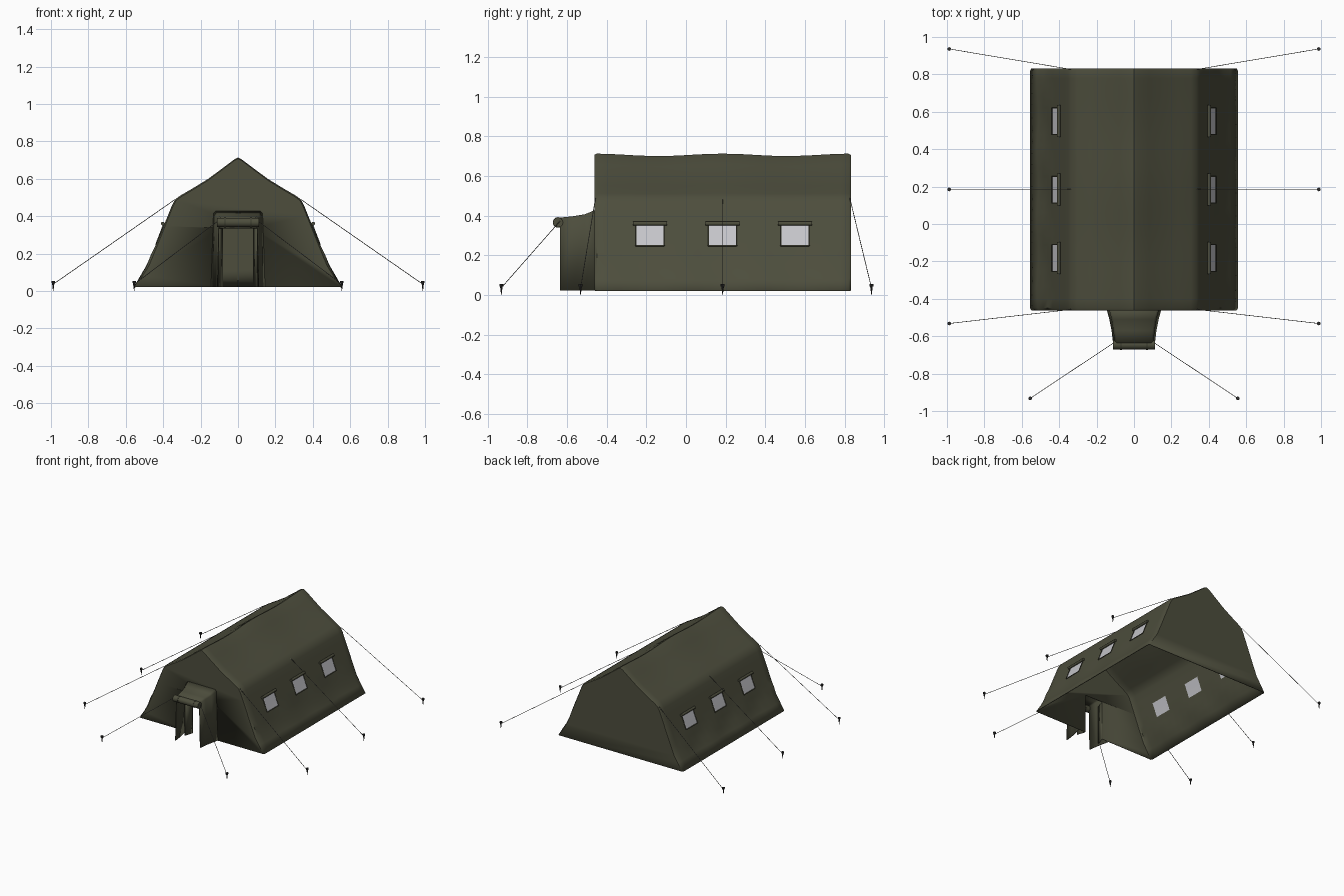
import bpy, bmesh, math
from mathutils import Vector

if "Cube" in bpy.data.objects:
    bpy.data.objects.remove(bpy.data.objects["Cube"])


def material(name, col):
    m = bpy.data.materials.new(name)
    m.diffuse_color = (*col, 1)
    m.use_nodes = True
    m.node_tree.nodes["Principled BSDF"].inputs["Base Color"].default_value = m.diffuse_color
    return m


CANVAS = material("olive canvas", (0.074, 0.075, 0.046))
TRIM = material("dark olive trim", (0.055, 0.056, 0.035))
WINDOW = material("pale grey window", (0.56, 0.56, 0.59))
ROPE = material("grey rope", (0.12, 0.12, 0.11))
STAKE = material("dark stake", (0.025, 0.025, 0.025))


def finish(bm, name, mats, thick=0.0, angle=40):
    bmesh.ops.recalc_face_normals(bm, faces=bm.faces[:])
    me = bpy.data.meshes.new(name)
    bm.to_mesh(me)
    bm.free()
    for m in mats:
        me.materials.append(m)
    for p in me.polygons:
        p.use_smooth = True
    me.set_sharp_from_angle(angle=math.radians(angle))
    ob = bpy.data.objects.new(name, me)
    bpy.context.collection.objects.link(ob)
    if thick:
        s = ob.modifiers.new("cloth thickness", 'SOLIDIFY')
        s.thickness = thick
        s.offset = -1
    return ob


def tube(name, a, b, r1, r2, mat, sides=8):
    a, b = Vector(a), Vector(b)
    d = b - a
    bm = bmesh.new()
    bmesh.ops.create_cone(bm, cap_ends=True, segments=sides, radius1=r1, radius2=r2, depth=d.length)
    rot = d.to_track_quat('Z', 'Y')
    for v in bm.verts:
        v.co = rot @ v.co + (a + b) / 2
    return finish(bm, name, [mat])


def box(name, lo, hi, mat):
    lo, hi = Vector(lo), Vector(hi)
    bm = bmesh.new()
    bmesh.ops.create_cube(bm, size=1)
    for v in bm.verts:
        v.co = Vector([(lo[i] + hi[i]) / 2 + v.co[i] * (hi[i] - lo[i]) for i in range(3)])
    return finish(bm, name, [mat])


# main tent: cross-section swept along y, with window faces picked by position
half = [(0.556, 0.022), (0.515, 0.085), (0.483, 0.14), (0.458, 0.2), (0.437, 0.25), (0.417, 0.3),
        (0.396, 0.352), (0.372, 0.41), (0.352, 0.46), (0.334, 0.492), (0.305, 0.512),
        (0.235, 0.553), (0.16, 0.599), (0.08, 0.658), (0.02, 0.703)]
profile = [(-x, z) for x, z in half] + [(0, 0.713)] + half[::-1]
Y0, Y1, YM = -0.462, 0.832, 0.185
WIN = [-0.182, 0.184, 0.55]
W = 0.072
rows = {Y0, Y0 + 0.012, Y1 - 0.012, Y1}
for c in WIN:
    rows |= {c - W, c, c + W}
rows |= {-0.4, -0.33, -0.06, 0.0, 0.06, 0.3, 0.36, 0.42, 0.68, 0.74, 0.78}
rows = sorted(rows)

bm = bmesh.new()
grid = []
for y in rows:
    end = y in (Y0, Y1)
    u = (y - YM) / 0.647
    sag = -0.012 * (1 - math.cos(2 * math.pi * u)) / 2
    line = []
    for x, z in profile:
        k = max(0, (z - 0.49) / 0.22)
        nx = x * (0.986 if end else 1)
        nz = z + sag * k - (0.006 if end and z > 0.1 else 0)
        if 0.05 < z < 0.24 and not end:          # soft folds low on the walls
            nx += math.copysign(0.005, x) * math.sin(y * 17 + z * 14)
        line.append(bm.verts.new((nx, y, nz)))
    grid.append(line)
for r0, r1 in zip(grid, grid[1:]):
    for i in range(len(profile) - 1):
        f = bm.faces.new((r0[i], r0[i + 1], r1[i + 1], r1[i]))
        c = f.calc_center_median()
        if 0.25 < c.z < 0.352 and any(abs(c.y - w) < W for w in WIN):
            f.material_index = 1
# end walls, the front one with an open doorway
bm.faces.new(grid[-1])
door = [bm.verts.new((x, Y0, z)) for x, z in ((0.08, 0.022), (0.08, 0.335), (-0.08, 0.335), (-0.08, 0.022))]
bm.faces.new(grid[0] + door)
finish(bm, "tent_shell", [CANVAS, WINDOW], 0.005)

# rolled window covers and slim frames
for s in (-1, 1):
    for n, c in enumerate(WIN):
        tube(f"window_roll_{n}_{s}", (s * 0.402, c - 0.085, 0.36), (s * 0.402, c + 0.085, 0.36), 0.01, 0.01, CANVAS, 10)
        for e in (-1, 1):
            tube(f"window_frame_{n}_{s}_{e}", (s * 0.438, c + e * W, 0.248), (s * 0.398, c + e * W, 0.352),
                 0.004, 0.004, TRIM, 6)
        tube(f"window_sill_{n}_{s}", (s * 0.438, c - W, 0.249), (s * 0.438, c + W, 0.249), 0.004, 0.004, TRIM, 6)

# porch: roof and two side walls, lofted out from the front wall
bm = bmesh.new()
prev = None
for y, xt, xb, z in ((-0.46, 0.132, 0.145, 0.428), (-0.51, 0.12, 0.132, 0.407),
                     (-0.57, 0.11, 0.12, 0.397), (-0.637, 0.104, 0.112, 0.39)):
    pts = [(-xb, 0.022), (-xt, z - 0.012), (-xt + 0.012, z), (xt - 0.012, z), (xt, z - 0.012), (xb, 0.022)]
    line = [bm.verts.new((x, y, h)) for x, h in pts]
    if prev:
        for i in range(5):
            bm.faces.new((prev[i], prev[i + 1], line[i + 1], line[i]))
    prev = line
finish(bm, "porch_canopy", [CANVAS], 0.005, 50)

# rolled-up porch door
tube("porch_door_roll", (-0.112, -0.646, 0.366), (0.112, -0.646, 0.366), 0.025, 0.025, CANVAS, 16)
for s in (-1, 1):
    tube(f"roll_strap_{s}", (s * 0.07 - 0.005, -0.646, 0.366), (s * 0.07 + 0.005, -0.646, 0.366), 0.0265, 0.0265, TRIM, 16)
    # door flaps drawn aside at the doorway
    bm = bmesh.new()
    v = [bm.verts.new(p) for p in ((s * 0.08, -0.464, 0.022), (s * 0.08, -0.464, 0.335),
                                   (s * 0.1, -0.53, 0.335), (s * 0.1, -0.53, 0.022))]
    bm.faces.new(v)
    finish(bm, f"door_flap_{s}", [CANVAS], 0.004)

# centre seam inside the back wall
box("back_seam", (-0.004, 0.82, 0.024), (0.004, 0.828, 0.4), TRIM)

# guy ropes and stakes
lines = [((0.338, Y0 + 0.005, 0.488), (0.988, -0.532)),
         ((0.338, YM, 0.488), (0.988, YM)),
         ((0.338, Y1 - 0.005, 0.488), (0.988, 0.936)),
         ((0.106, -0.634, 0.375), (0.555, -0.932))]
for s in (-1, 1):
    for n, (a, b) in enumerate(lines):
        x, y = s * b[0], b[1]
        tube(f"guy_rope_{n}_{s}", (s * a[0], a[1], a[2]), (x, y, 0.036), 0.0018, 0.0018, ROPE, 6)
        tube(f"stake_{n}_{s}", (x, y, 0.0), (x, y, 0.045), 0.001, 0.007, STAKE, 8)
        tube(f"stake_head_{n}_{s}", (x, y, 0.043), (x, y, 0.054), 0.01, 0.01, STAKE, 8)
